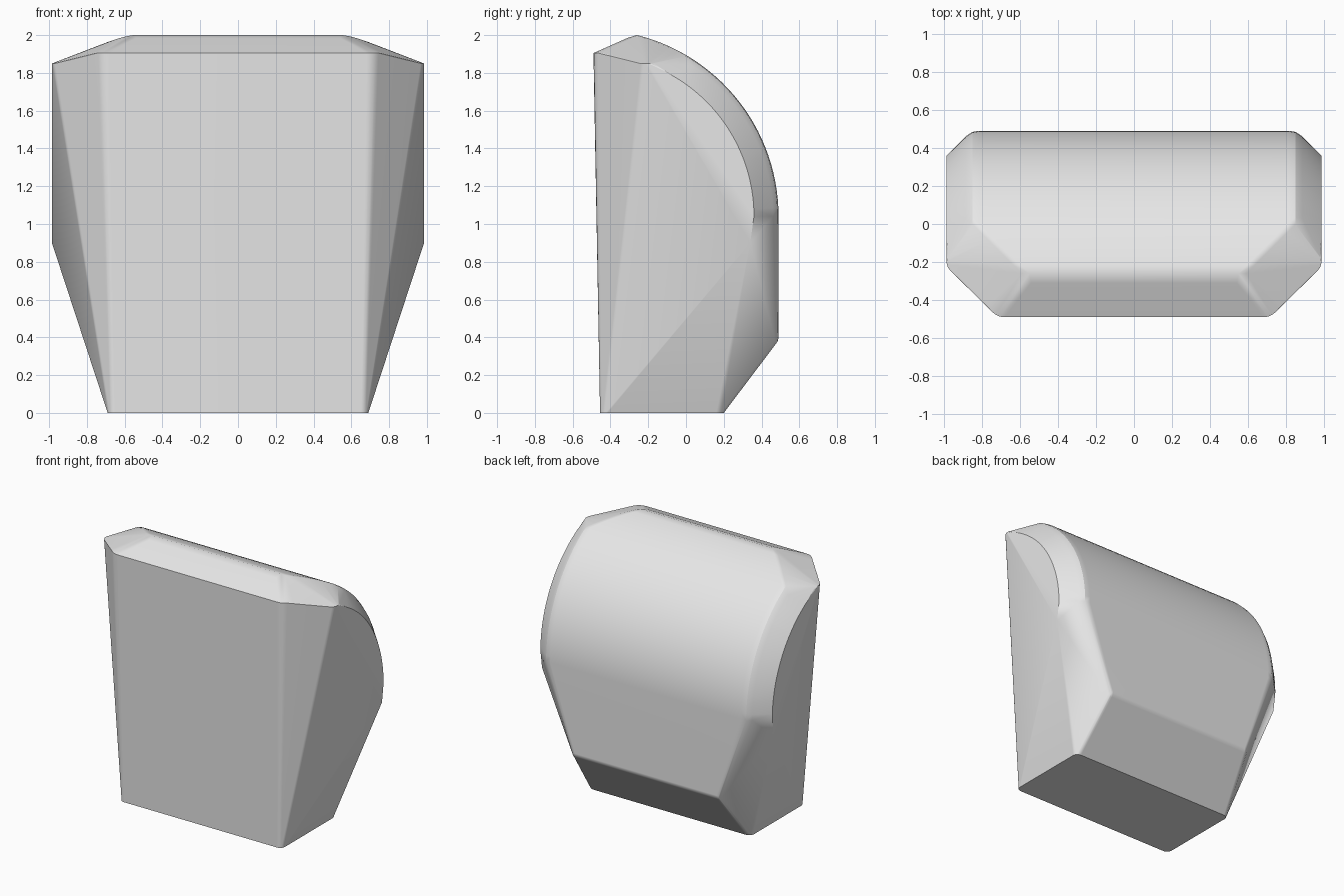
import bpy, bmesh, math

old = bpy.data.objects.get("Cube")
if old:
    bpy.data.objects.remove(old, do_unlink=True)

grey = bpy.data.materials.new("plain_grey")
grey.use_nodes = True
colour = (0.8, 0.8, 0.8, 1)
grey.diffuse_color = colour
grey.node_tree.nodes["Principled BSDF"].inputs["Base Color"].default_value = colour

bm = bmesh.new()


def point(x, y, z):
    """Add a point on both sides of the centre plane."""
    for side in (-1, 1):
        bm.verts.new((side * x, y, z))


def disc(x, y, z, radius, steps=24):
    """Flat ring that rounds an upright corner."""
    for i in range(steps):
        a = math.tau * i / steps
        point(x + radius * math.cos(a), y + radius * math.sin(a), z)


def ball(x, y, z, radius, rows=8):
    """Stack of rings that rounds a corner in every direction."""
    for i in range(rows + 1):
        a = math.pi * (i / rows - 0.5)
        disc(x, y, z + radius * math.sin(a), max(radius * math.cos(a), 0.001), 16)


# Base corners
disc(0.65, -0.415, 0, 0.04)
disc(0.65, 0.16, 0, 0.04)

# Front top edge and its angled corners
disc(0.68, -0.40, 1.905, 0.09)
disc(0.925, -0.20, 1.85, 0.06)
point(0.54, -0.31, 1.985)

# Lower corners of the sides and of the back
point(0.985, 0.34, 0.9)
ball(0.60, 0.44, 0.40, 0.05)

# Curved back: arcs sharing one axis, narrowing toward the front
AXIS_Y, AXIS_Z, STEPS = -0.5, 1.04, 28
for radius, width, start in ((0.86, 0.985, -0.2), (0.96, 0.885, -0.26),
                             (0.984, 0.85, -0.26), (0.99, 0.81, -0.26)):
    first = math.acos((start - AXIS_Y) / radius)
    for i in range(STEPS + 1):
        a = first * (1 - i / STEPS)
        y = AXIS_Y + radius * math.cos(a)
        taper = max(0, -y) if radius > 0.9 else 0
        point(width - taper, y, AXIS_Z + radius * math.sin(a))

# Wrap everything in one convex skin
hull = bmesh.ops.convex_hull(bm, input=bm.verts[:])
spare = {v for v in hull["geom_interior"] + hull["geom_unused"]
         if isinstance(v, bmesh.types.BMVert)}
bmesh.ops.delete(bm, geom=list(spare), context="VERTS")
bmesh.ops.remove_doubles(bm, verts=bm.verts[:], dist=0.002)
bmesh.ops.dissolve_limit(bm, angle_limit=math.radians(0.5),
                         verts=bm.verts[:], edges=bm.edges[:])
bmesh.ops.recalc_face_normals(bm, faces=bm.faces[:])

mesh = bpy.data.meshes.new("body")
bm.to_mesh(mesh)
bm.free()
mesh.materials.append(grey)
body = bpy.data.objects.new("body", mesh)
bpy.context.collection.objects.link(body)

# Smooth shading with crisp main edges
bpy.ops.object.select_all(action="DESELECT")
body.select_set(True)
bpy.context.view_layer.objects.active = body
bpy.ops.object.shade_smooth_by_angle(angle=math.radians(25))
weighted = body.modifiers.new("even_shading", "WEIGHTED_NORMAL")
weighted.keep_sharp = True
